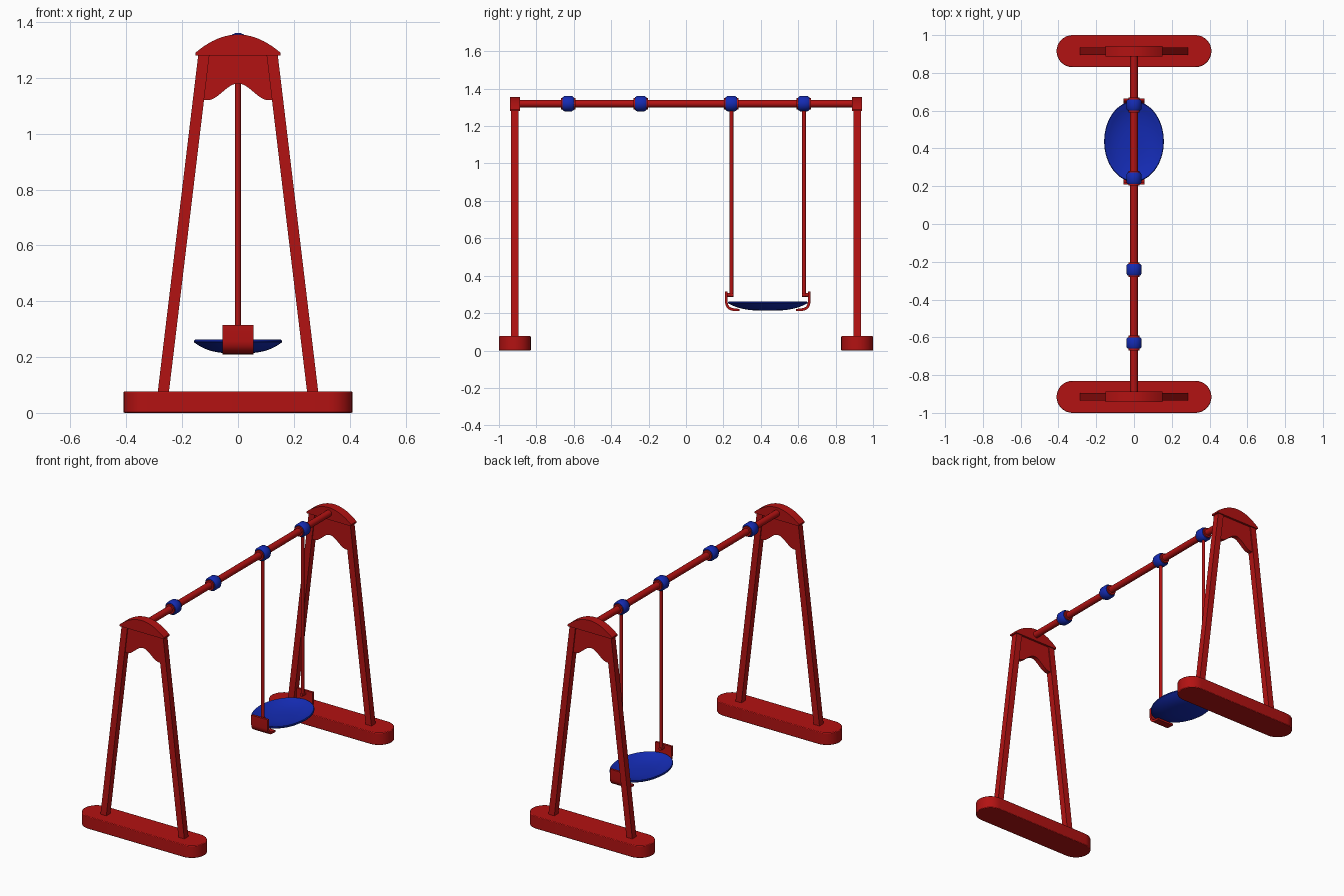
import bpy, bmesh, math
from mathutils import Vector

if "Cube" in bpy.data.objects:
    bpy.data.objects.remove(bpy.data.objects["Cube"])


def material(name, rgb):
    m = bpy.data.materials.new(name)
    m.diffuse_color = (*rgb, 1)
    m.use_nodes = True
    m.node_tree.nodes["Principled BSDF"].inputs["Base Color"].default_value = m.diffuse_color
    return m


RED = material("red paint", (0.45, 0.006, 0.006))
BLUE = material("blue plastic", (0.007, 0.024, 0.45))


def finish(name, bm, mat, bevel=0):
    bmesh.ops.remove_doubles(bm, verts=bm.verts, dist=1e-5)
    bmesh.ops.recalc_face_normals(bm, faces=bm.faces)
    me = bpy.data.meshes.new(name)
    bm.to_mesh(me)
    bm.free()
    me.materials.append(mat)
    ob = bpy.data.objects.new(name, me)
    bpy.context.collection.objects.link(ob)
    if bevel:
        b = ob.modifiers.new("bevel", 'BEVEL')
        b.width, b.segments = bevel, 2
        b.limit_method = 'ANGLE'
    bpy.ops.object.select_all(action='DESELECT')
    ob.select_set(True)
    bpy.context.view_layer.objects.active = ob
    bpy.ops.object.shade_smooth_by_angle(angle=math.radians(35))
    return ob


def prism(name, points, direction, mat, bevel=0):
    """Extrude a closed outline along a direction."""
    bm = bmesh.new()
    face = bm.faces.new([bm.verts.new(p) for p in points])
    new = bmesh.ops.extrude_face_region(bm, geom=[face])["geom"]
    bmesh.ops.translate(bm, vec=direction,
                        verts=[v for v in new if isinstance(v, bmesh.types.BMVert)])
    return finish(name, bm, mat, bevel)


def rod(name, a, b, r, mat, sides=16):
    a, b = Vector(a), Vector(b)
    bm = bmesh.new()
    bmesh.ops.create_cone(bm, cap_ends=True, segments=sides, radius1=r, radius2=r,
                          depth=(b - a).length)
    turn = (b - a).to_track_quat('Z', 'Y').to_matrix().to_4x4()
    turn.translation = (a + b) / 2
    bm.transform(turn)
    return finish(name, bm, mat)


def lathe(name, profile, centre, scale, axis, mat, steps=48):
    """Spin (radius, height) points round z, scale, then lay along y if asked."""
    bm = bmesh.new()
    vs = [bm.verts.new((r, 0, z)) for r, z in profile]
    es = [bm.edges.new(p) for p in zip(vs, vs[1:])]
    bmesh.ops.spin(bm, geom=vs + es, cent=(0, 0, 0), axis=(0, 0, 1),
                   angle=math.tau, steps=steps, use_merge=True)
    for v in bm.verts:
        x, y, z = v.co.x * scale[0], v.co.y * scale[1], v.co.z
        v.co = Vector((x, z, y) if axis == 'y' else (x, y, z)) + Vector(centre)
    return finish(name, bm, mat)


END = 0.915   # distance of each end frame from the centre
BAR = 1.32    # height of the top bar

for s, side in ((-1, "front"), (1, "back")):
    y = s * END
    # rounded foot
    outline = []
    for cx, start in ((0.325, -90), (-0.325, 90)):
        for i in range(17):
            a = math.radians(start + i * 180 / 16)
            outline.append((cx + 0.085 * math.cos(a), y + 0.085 * math.sin(a), 0))
    prism(side + "_foot", outline, (0, 0, 0.077), RED, 0.004)

    # sloping legs
    for m, hand in ((-1, "left"), (1, "right")):
        leg = [(m * x, y - 0.02, z) for x, z in
               ((0.288, 0.07), (0.248, 0.07), (0.102, 1.285), (0.142, 1.285))]
        prism(f"{side}_{hand}_leg", leg, (0, 0.04, 0), RED)

    # arched cap
    cap = [(-0.152, y - 0.027, 1.28), (0.152, y - 0.027, 1.28)]
    for i in range(21):
        x = 0.152 - 0.304 * i / 20
        cap.append((x, y - 0.027, 1.29 + 0.065 * (1 - (x / 0.152) ** 2)))
    prism(side + "_cap", cap, (0, 0.054, 0), RED)

    # scalloped gusset below the cap
    gusset = [(0.105, y - 0.014, 1.285), (-0.105, y - 0.014, 1.285),
              (-0.122, y - 0.014, 1.12)]
    for i in range(25):
        x = -0.11 + 0.22 * i / 24
        gusset.append((x, y - 0.014, 1.15 + 0.03 * math.cos(math.pi * x / 0.11)))
    gusset.append((0.122, y - 0.014, 1.12))
    prism(side + "_gusset", gusset, (0, 0.028, 0), RED)

# top bar with its four hanger collars
rod("top_bar", (0, -END, BAR), (0, END, BAR), 0.02, RED, 24)
for y in (-0.63, -0.242, 0.242, 0.63):
    lathe("hanger_collar", [(0.018, -0.03), (0.034, -0.03), (0.041, -0.02),
                            (0.041, 0.02), (0.034, 0.03), (0.018, 0.03)],
          (0, y, BAR), (1, 1), 'y', BLUE, 24)
    for e in (-0.034, 0.034):
        rod("collar_ring", (0, y + e - 0.005, BAR), (0, y + e + 0.005, BAR), 0.03, RED, 24)

# swing: dished oval seat
SEAT = 0.437
N = 10
under = [(i / N, 0.213 + 0.04 * (i / N) ** 3) for i in range(N + 1)]
inner = [(0.95 * i / N, 0.228 + 0.032 * (i / N) ** 3) for i in range(N, -1, -1)]
lathe("seat", under + [(1, 0.258), (0.98, 0.262)] + inner, (0, SEAT, 0),
      (0.158, 0.213), 'z', BLUE, 64)

# hanging rods, pins and curved brackets at each end of the seat
for s in (-1, 1):
    y = SEAT + s * 0.194
    rod("hanging_rod", (0, y, 0.29), (0, y, BAR - 0.03), 0.01, RED)
    rod("bracket_pin", (0, y - s * 0.012, 0.297), (0, SEAT + s * 0.22, 0.297), 0.01, RED)
    arc = [math.radians(i * 15) for i in range(7)]
    outer = [(0.183 + 0.045 * math.cos(a), 0.257 - 0.045 * math.sin(a)) for a in arc]
    inside = [(0.183 + 0.031 * math.cos(a), 0.257 - 0.031 * math.sin(a)) for a in arc]
    shape = ([(0.214, 0.315), (0.228, 0.315)] + outer + [(0.15, 0.21), (0.15, 0.222)]
             + inside[::-1])
    prism("seat_bracket", [(-0.056, SEAT + s * d, z) for d, z in shape],
          (0.112, 0, 0), RED)
